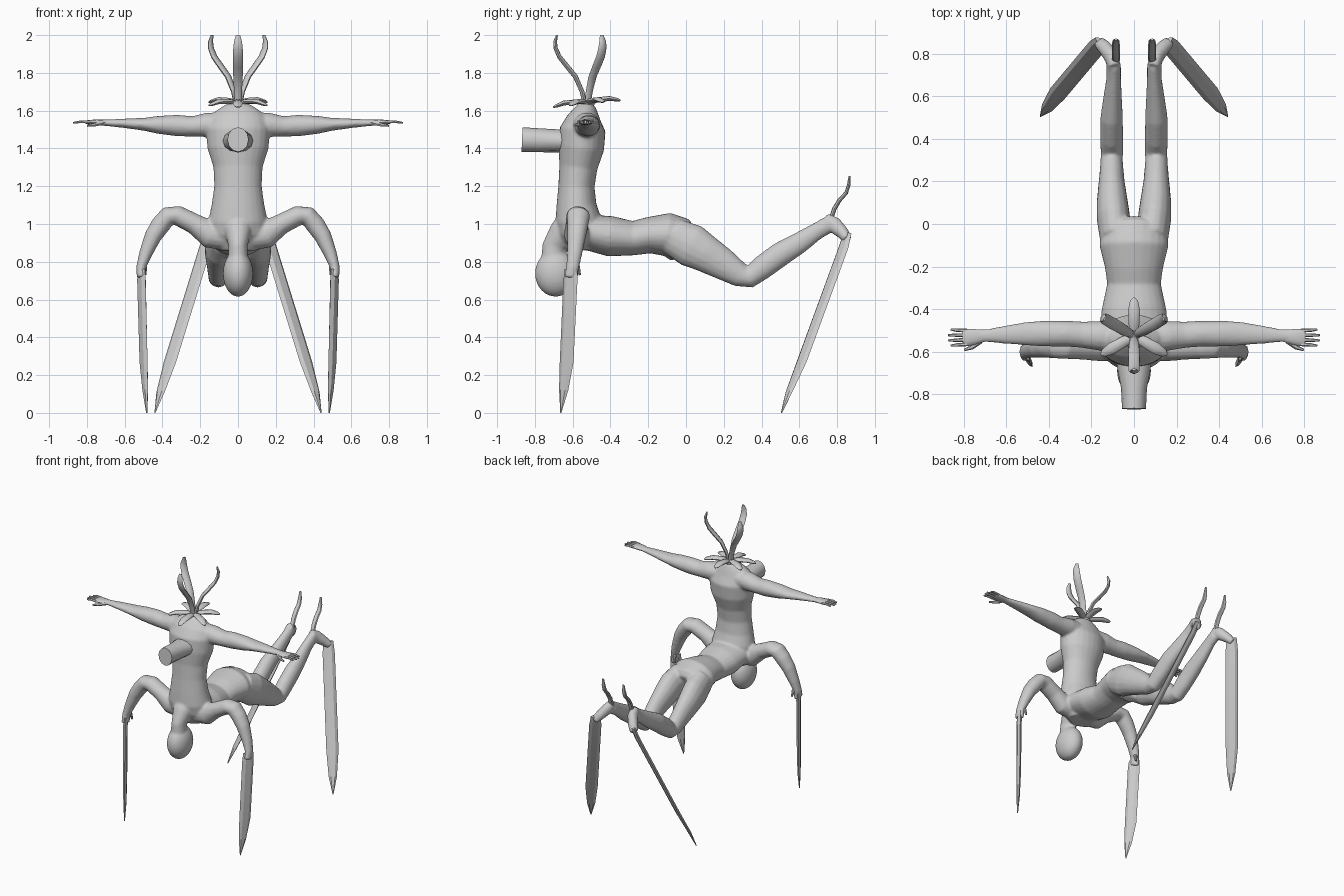
import bpy, bmesh, math
from mathutils import Vector, Matrix

grey = bpy.data.materials.new("pale_grey")
grey.diffuse_color = (0.6, 0.6, 0.6, 1)


def loft(bm, pts, side, n=16, s=1):
    """Elliptical tube: pts are (x, y, z, half width along side, other half width)."""
    cs = [Vector((p[0] * s, p[1], p[2])) for p in pts]
    side = Vector((side[0] * s, side[1], side[2]))
    rings = []
    for i, c in enumerate(cs):
        t = (cs[min(i + 1, len(cs) - 1)] - cs[max(i - 1, 0)]).normalized()
        u = (side - t * side.dot(t)).normalized()
        v = t.cross(u)
        a, b = pts[i][3:]
        rings.append([bm.verts.new(c + u * a * math.cos(2 * math.pi * k / n)
                                   + v * b * math.sin(2 * math.pi * k / n)) for k in range(n)])
    for r, q in zip(rings, rings[1:]):
        for k in range(n):
            bm.faces.new((r[k], r[(k + 1) % n], q[(k + 1) % n], q[k]))
    bm.faces.new(rings[0])
    bm.faces.new(rings[-1])


def ball(bm, c, r):
    bmesh.ops.create_uvsphere(bm, u_segments=24, v_segments=16, radius=1,
                              matrix=Matrix.Translation(c) @ Matrix.Diagonal((*r, 1)))


def finish(bm, name, angle=40):
    bmesh.ops.recalc_face_normals(bm, faces=bm.faces[:])
    me = bpy.data.meshes.new(name)
    bm.to_mesh(me)
    bm.free()
    me.materials.append(grey)
    for p in me.polygons:
        p.use_smooth = True
    me.set_sharp_from_angle(angle=math.radians(angle))
    ob = bpy.data.objects.new(name, me)
    bpy.context.scene.collection.objects.link(ob)
    return ob


X, Y = (1, 0, 0), (0, 1, 0)

# Fused body: upright torso, horizontal torso, neck and hanging head
body = bmesh.new()
loft(body, [(0, -.56, .86, .10, .07), (0, -.565, .95, .16, .11), (0, -.57, 1.02, .157, .122),
            (0, -.58, 1.1, .14, .106), (0, -.58, 1.2, .126, .096), (0, -.57, 1.3, .13, .101),
            (0, -.555, 1.4, .162, .121), (0, -.547, 1.5, .17, .122), (0, -.54, 1.56, .155, .09),
            (0, -.53, 1.6, .115, .065), (0, -.525, 1.635, .06, .042)], X, 24)
loft(body, [(0, -.6, .95, .12, .07), (0, -.52, .955, .157, .095), (0, -.4, .935, .152, .107),
            (0, -.28, .925, .126, .091), (0, -.2, .94, .138, .096), (0, -.1, .945, .163, .115),
            (0, -.03, .915, .15, .12), (0, .0, .90, .12, .09)], X, 24)
loft(body, [(0, -.6, 1.03, .08, .07), (0, -.66, .96, .07, .065), (0, -.7, .88, .05, .062),
            (0, -.71, .78, .055, .06)], X)
ball(body, (0, -.69, .738), (.08, .11, .123))

for s in (1, -1):
    # Hind legs and feet
    loft(body, [(.085, -.07, .935, .075, .10), (.097, .03, .885, .079, .116), (.102, .1, .845, .074, .101),
                (.105, .2, .785, .061, .084), (.105, .29, .728, .053, .064), (.104, .335, .716, .053, .056),
                (.105, .4, .767, .054, .064), (.105, .5, .84, .053, .065), (.1, .6, .9, .043, .057),
                (.095, .69, .96, .034, .046), (.095, .75, .995, .034, .045)], X, 16, s)
    loft(body, [(.092, .735, 1.025, .028, .036), (.105, .785, .995, .036, .044),
                (.138, .83, .953, .034, .034), (.165, .855, .92, .03, .026)], X, 16, s)
    # Bent front limbs
    loft(body, [(.06, -.57, .93, .075, .07), (.15, -.58, .945, .066, .074), (.23, -.578, 1.0, .06, .055),
                (.32, -.572, 1.045, .062, .053), (.37, -.57, 1.042, .062, .052), (.41, -.573, .995, .056, .052),
                (.45, -.58, .935, .05, .046), (.49, -.59, .84, .04, .035), (.513, -.6, .77, .034, .026),
                (.512, -.61, .715, .038, .024)], Y, 16, s)
    # Outstretched arms
    loft(body, [(.08, -.53, 1.53, .07, .06), (.16, -.525, 1.525, .07, .065), (.24, -.52, 1.517, .062, .054),
                (.32, -.515, 1.521, .061, .057), (.42, -.515, 1.525, .061, .048), (.5, -.515, 1.528, .056, .034),
                (.6, -.52, 1.533, .044, .025), (.7, -.525, 1.536, .03, .017), (.74, -.529, 1.537, .034, .015)],
         Y, 16, s)
body_ob = finish(body, "body", 180)
m = body_ob.modifiers.new("fuse", 'REMESH')
m.mode, m.voxel_size, m.use_smooth_shade = 'VOXEL', .008, True
m = body_ob.modifiers.new("soften", 'SMOOTH')
m.factor, m.iterations = .5, 8

# Chest stump
bm = bmesh.new()
loft(bm, [(0, -.58, 1.44, .09, .06), (0, -.68, 1.44, .078, .061), (0, -.77, 1.443, .061, .063),
          (0, -.868, 1.447, .056, .065)], X, 12)
finish(bm, "chest_stump")

for s, tag in ((1, "left"), (-1, "right")):
    # Hands with fingers
    bm = bmesh.new()
    loft(bm, [(.70, -.525, 1.536, .027, .015), (.75, -.53, 1.538, .037, .015),
              (.79, -.533, 1.539, .041, .012), (.805, -.534, 1.539, .036, .008)], Y, 12, s)
    for y0, y1, x1 in ((-.501, -.496, .86), (-.522, -.522, .874), (-.544, -.547, .872), (-.565, -.571, .86)):
        loft(bm, [(.785, y0, 1.539, .009, .009), (.83, (y0 + y1) / 2, 1.542, .0085, .008),
                  (x1, y1, 1.536, .005, .005)], Y, 6, s)
    loft(bm, [(.72, -.55, 1.533, .012, .011), (.76, -.578, 1.525, .011, .01),
              (.797, -.592, 1.52, .006, .006)], Y, 6, s)
    finish(bm, tag + "_hand")

    # Front limb thumb
    bm = bmesh.new()
    loft(bm, [(.505, -.6, .80, .016, .014), (.495, -.572, .77, .013, .012),
              (.49, -.562, .73, .006, .006)], X, 8, s)
    finish(bm, tag + "_front_thumb")

    # Blades the creature stands on
    bm = bmesh.new()
    loft(bm, [(.512, -.609, .76, .038, .014), (.511, -.612, .7, .043, .016), (.5, -.632, .27, .042, .014),
              (.491, -.648, .12, .028, .011), (.483, -.663, .0, .003, .003)], (.5, .86, 0), 6, s)
    finish(bm, tag + "_front_blade", 25)
    bm = bmesh.new()
    loft(bm, [(.155, .855, .95, .034, .014), (.175, .832, .87, .042, .016), (.36, .612, .27, .042, .014),
              (.41, .545, .11, .028, .011), (.44, .505, .0, .003, .003)], (.78, .63, 0), 6, s)
    finish(bm, tag + "_hind_blade", 25)

    # Heel tendrils
    bm = bmesh.new()
    loft(bm, [(.085, .765, 1.02, .018, .012), (.085, .785, 1.08, .019, .012), (.085, .812, 1.125, .019, .011),
              (.085, .848, 1.165, .018, .01), (.085, .861, 1.205, .016, .009),
              (.085, .866, 1.255, .008, .005)], X, 8, s)
    finish(bm, tag + "_heel_tendril")

# Flower crown: six petals, three tendrils and a bud, around the neck top
CY = -.525


def radial(bm, prof, ang, tilt, n):
    c, d = math.cos(ang), math.sin(ang)
    loft(bm, [(r * c, CY + r * d, z + tilt * r * d, a, b) for r, z, a, b in prof], (-d, c, 0), n)


bm = bmesh.new()
for k in range(6):
    radial(bm, [(0, 1.635, .014, .012), (.05, 1.651, .025, .014), (.12, 1.653, .028, .013),
                (.163, 1.641, .019, .009), (.178, 1.636, .006, .004)], math.radians(30 + 60 * k), .1, 8)
ball(bm, (0, CY, 1.635), (.04, .04, .025))
finish(bm, "flower_petals")

bm = bmesh.new()
for k in range(3):
    radial(bm, [(.01, 1.63, .018, .012), (.025, 1.7, .021, .012), (.06, 1.78, .025, .013),
                (.105, 1.835, .027, .013), (.145, 1.885, .027, .012), (.165, 1.93, .025, .011),
                (.168, 1.965, .021, .01), (.158, 2.0, .011, .005)], math.radians(30 + 120 * k), 0, 8)
finish(bm, "flower_tendrils")
